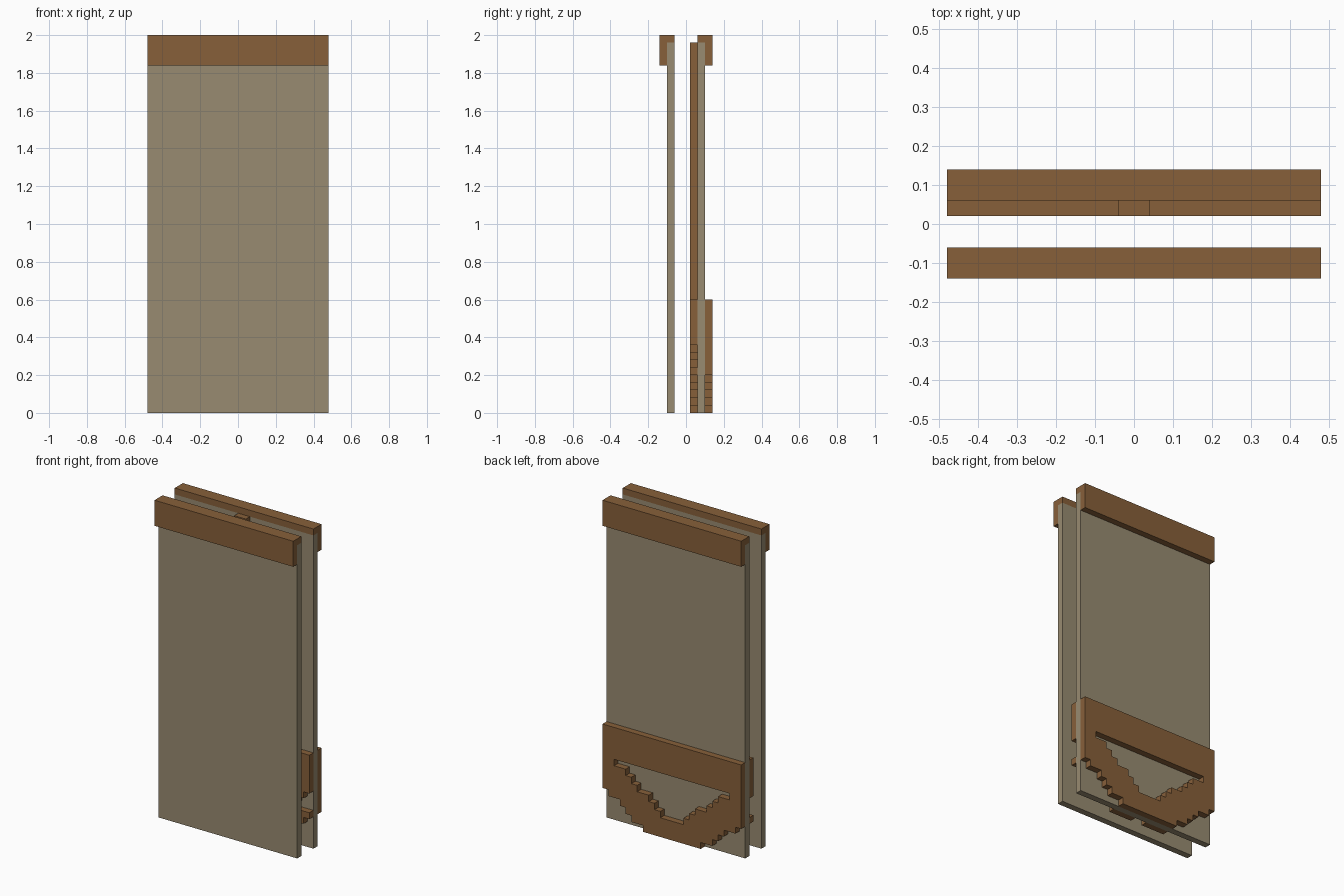
import bpy, bmesh

cube = bpy.data.objects.get("Cube")
if cube:
    bpy.data.objects.remove(cube, do_unlink=True)

U = 0.04          # grid unit
HALF = 12         # half width in units


def material(name, rgb):
    m = bpy.data.materials.new(name)
    m.use_nodes = True
    m.diffuse_color = (*rgb, 1)
    m.node_tree.nodes["Principled BSDF"].inputs["Base Color"].default_value = (*rgb, 1)
    return m


cloth = material("grey_beige", (0.314, 0.258, 0.165))
wood = material("brown", (0.242, 0.117, 0.042))


def finish(name, bm, mat):
    bmesh.ops.recalc_face_normals(bm, faces=bm.faces[:])
    mesh = bpy.data.meshes.new(name)
    bm.to_mesh(mesh)
    bm.free()
    mesh.materials.append(mat)
    obj = bpy.data.objects.new(name, mesh)
    bpy.context.collection.objects.link(obj)
    return obj


def extrude(bm, offset):
    geo = bmesh.ops.extrude_face_region(bm, geom=bm.faces[:])["geom"]
    verts = [v for v in geo if isinstance(v, bmesh.types.BMVert)]
    bmesh.ops.translate(bm, verts=verts, vec=offset)


def side_profile(name, points, mat):
    """Extrude a (y, z) outline across the full width."""
    bm = bmesh.new()
    bm.faces.new([bm.verts.new((-HALF * U, y, z)) for y, z in points])
    extrude(bm, (2 * HALF * U, 0, 0))
    return finish(name, bm, mat)


def stepped_plate(name, filled, rows, y, mat):
    """Plate one unit thick made of the grid cells that the rule fills."""
    bm = bmesh.new()
    for r in range(rows):
        for c in range(-HALF, HALF):
            dist = c if c >= 0 else -c - 1
            if filled(r, dist):
                corners = ((c, r), (c + 1, r), (c + 1, r + 1), (c, r + 1))
                bm.faces.new([bm.verts.new((i * U, y, k * U)) for i, k in corners])
    bmesh.ops.remove_doubles(bm, verts=bm.verts[:], dist=0.001)
    extrude(bm, (0, U, 0))
    bmesh.ops.recalc_face_normals(bm, faces=bm.faces[:])
    bmesh.ops.dissolve_limit(bm, angle_limit=0.01, verts=bm.verts[:], edges=bm.edges[:])
    return finish(name, bm, mat)


# Two hanging panels, each with a header that wraps over the top
for side, s in (("front", -1), ("back", 1)):
    side_profile(side + "_panel",
                 [(s * 0.06, 0), (s * 0.10, 0), (s * 0.10, 1.96), (s * 0.06, 1.96)], cloth)
    side_profile(side + "_header",
                 [(s * 0.06, 1.96), (s * 0.10, 1.96), (s * 0.10, 1.84),
                  (s * 0.14, 1.84), (s * 0.14, 2), (s * 0.06, 2)], wood)

# Half widths by row, from the bottom up
OUTER = [5, 7, 8, 9, 11]
HOLE = {3: 2, 4: 3, 5: 4, 6: 6, 7: 7, 8: 8, 9: 10}
BODY = {2: 1, 3: 3, 4: 5, 5: 7, 6: 8, 7: 10, 8: 11}
CRESCENT_INNER = [1, 3, 4, 5, 7, 9]


def outer(r):
    return OUTER[r] if r < len(OUTER) else HALF


# Crescent band on the back
def back_rule(r, d):
    return HOLE.get(r, 0) <= d < outer(r)


# Inner emblem: post, band and a split crescent below it
def inner_rule(r, d):
    if r >= 15:
        return d < 1
    if r >= 9:
        return True
    lower = r < len(CRESCENT_INNER) and CRESCENT_INNER[r] <= d < outer(r)
    return lower or d < BODY.get(r, 0)


stepped_plate("back_crescent_band", back_rule, 15, 0.10, wood)
stepped_plate("inner_emblem", inner_rule, 49, 0.02, wood)
